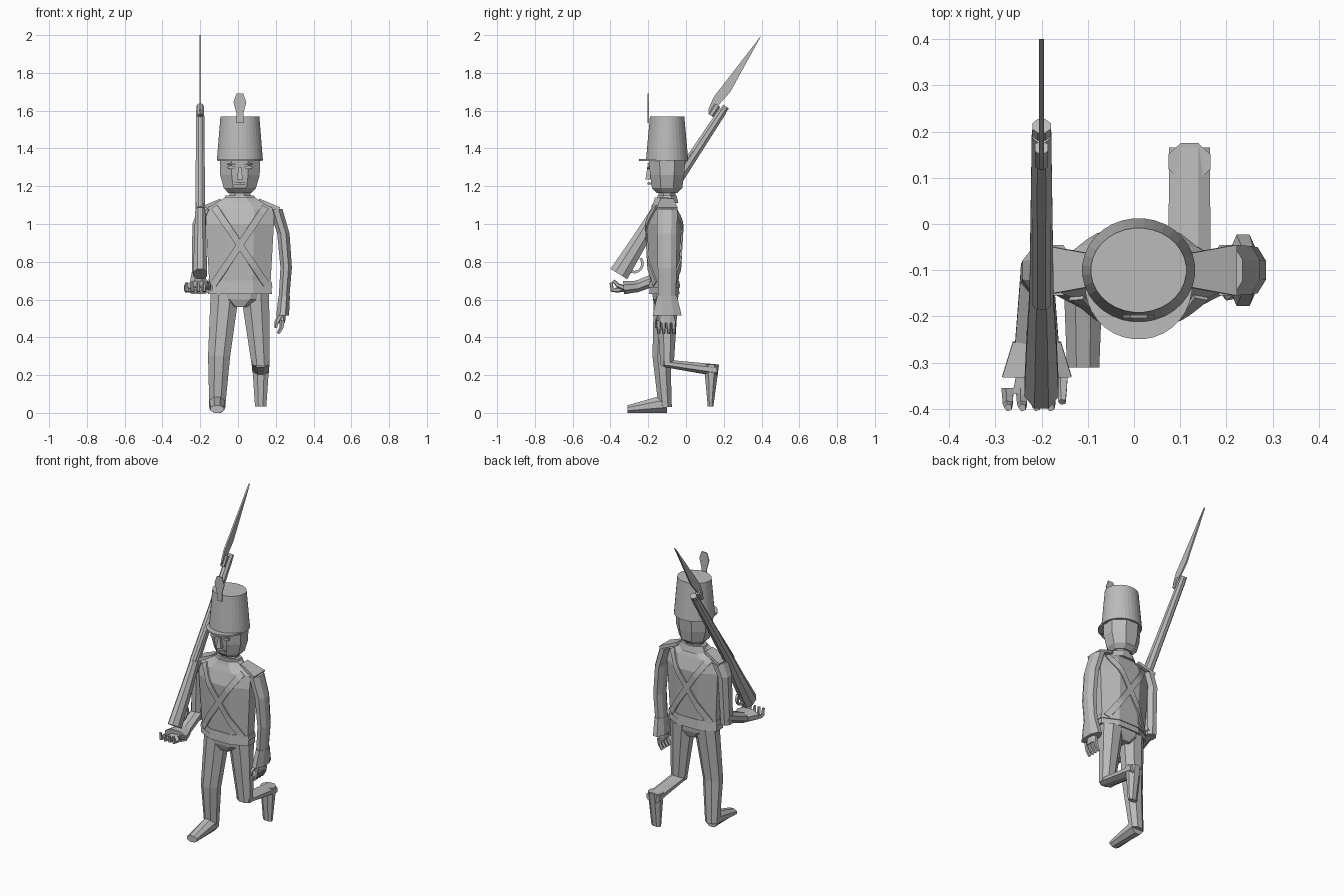
import bpy, bmesh, math
from mathutils import Vector
from mathutils.bvhtree import BVHTree

cube = bpy.data.objects.get("Cube")
if cube:
    bpy.data.objects.remove(cube, do_unlink=True)

colour = (0.5, 0.5, 0.5, 1)
grey = bpy.data.materials.new("plain_grey")
grey.use_nodes = True
grey.diffuse_color = colour
grey.node_tree.nodes["Principled BSDF"].inputs["Base Color"].default_value = colour

RIGHT, BACK, UP = Vector((1, 0, 0)), Vector((0, 1, 0)), Vector((0, 0, 1))
middle = 0.01       # centre line of the body
depth_line = -0.1   # depth of the body's spine
gun_x = -0.2        # plane of the musket
leg_x = 0.12        # sideways place of the bent leg
foot_x = -0.11      # sideways place of the standing leg


def finish(name, bm):
    bmesh.ops.recalc_face_normals(bm, faces=bm.faces)
    mesh = bpy.data.meshes.new(name)
    bm.to_mesh(mesh)
    bm.free()
    mesh.materials.append(grey)
    part = bpy.data.objects.new(name, mesh)
    bpy.context.scene.collection.objects.link(part)
    return part


def skin(name, centres, sizes, sides, axis=None):
    """Join flat-sided rings of given half width and half depth along a path."""
    bm = bmesh.new()
    grow = 1 / math.cos(math.pi / sides)
    rings = []
    for i, (centre, (width, depth)) in enumerate(zip(centres, sizes)):
        before, after = centres[max(i - 1, 0)], centres[min(i + 1, len(centres) - 1)]
        along = axis or (after - before).normalized()
        across = (RIGHT - along * RIGHT.dot(along)).normalized() * width * grow
        outward = along.cross(across).normalized() * depth * grow
        angles = [math.tau * (k + 0.5) / sides for k in range(sides)]
        rings.append([bm.verts.new(centre + across * math.cos(a) + outward * math.sin(a)) for a in angles])
    for low, high in zip(rings, rings[1:]):
        for k in range(sides):
            following = (k + 1) % sides
            bm.faces.new((low[k], low[following], high[following], high[k]))
    bm.faces.new(rings[0])
    bm.faces.new(rings[-1])
    return finish(name, bm)


def limb(name, joints, start, end, sides=8, axis=None):
    """A limb through its joints, tapering evenly from start size to end size."""
    joints = [Vector(joint) for joint in joints]
    first, last = Vector(start), Vector(end)
    sizes = [first.lerp(last, i / (len(joints) - 1)) for i in range(len(joints))]
    return skin(name, joints, sizes, sides, axis)


def column(name, depth, rings, sides=8):
    """An upright body part from (height, half width, half depth) rings."""
    centres = [Vector((middle, depth, height)) for height, width, thick in rings]
    return skin(name, centres, [ring[1:] for ring in rings], sides, UP)


def plate(name, outline, origin, across, thick):
    """A thin upright plate cut to an outline."""
    bm = bmesh.new()
    shift = across.cross(UP) * thick
    corners = [bm.verts.new(Vector(origin) + across * p + UP * q - shift / 2) for p, q in outline]
    grown = bmesh.ops.extrude_face_region(bm, geom=[bm.faces.new(corners)])["geom"]
    bmesh.ops.translate(bm, verts=[g for g in grown if isinstance(g, bmesh.types.BMVert)], vec=shift)
    return finish(name, bm)


def fingers(name, first, last, count, reach, curl):
    """A row of two-jointed fingers between two knuckles."""
    for i in range(count):
        root = Vector(first).lerp(Vector(last), i / max(count - 1, 1))
        knuckle = root + Vector(reach)
        limb(name, [root, knuckle, knuckle + Vector(curl)], (.012, .012), (.007, .007), sides=5)


# Coat, belt, collar and pelvis
coat = column("coat", -.115, [(.63, .17, .08), (.7, .163, .076), (1, .18, .093), (1.08, .18, .07),
                              (1.12, .11, .055), (1.14, .08, .05)])
column("waist_belt", -.115, [(.665, .172, .083), (.695, .168, .081)])
column("collar", depth_line, [(1.11, .09, .06), (1.15, .075, .05)])
column("neck", depth_line, [(1.12, .055, .045), (1.2, .055, .045)])
column("pelvis", -.11, [(.56, .05, .05), (.6, .13, .065), (.66, .15, .07)])

# Crossed straps laid over the coat, front and back
bm = bmesh.new()
bm.from_mesh(coat.data)
coat_surface = BVHTree.FromBMesh(bm)
bm.free()


def strap(name, top, bottom, facing):
    bm = bmesh.new()
    sideways = (bottom - top).normalized().cross(BACK) * 0.018
    steps = 14
    rows = []
    for i in range(steps + 1):
        row = []
        for edge in (-sideways, sideways):
            point = top.lerp(bottom, i / steps) + edge
            hit = coat_surface.ray_cast(point + facing, -facing)[0]
            if hit:
                row.append(bm.verts.new(hit + facing * 0.006))
        if len(row) == 2:
            rows.append(row)
    for upper, lower in zip(rows, rows[1:]):
        bm.faces.new((upper[0], upper[1], lower[1], lower[0]))
    thickness = finish(name, bm).modifiers.new("thickness", "SOLIDIFY")
    thickness.thickness = 0.008
    thickness.offset = 0


for label, facing in (("front_strap", -BACK), ("back_strap", BACK)):
    for side in (-1, 1):
        strap(label, Vector((middle + side * .135, 0, 1.09)), Vector((middle - side * .14, 0, .68)), facing)

# Head and face
column("head", depth_line, [(1.165, .062, .055), (1.19, .085, .08), (1.26, .105, .09), (1.34, .106, .097)])
column("nose", -.195, [(1.235, .016, .02), (1.3, .007, .01)], sides=4)
column("mouth", -.18, [(1.21, .03, .02), (1.22, .03, .02)], sides=6)
for side in (-1, 1):
    eye_x = middle + side * .045
    oval = [(math.cos(a) * .022, math.sin(a) * .009) for a in [math.tau * k / 8 for k in range(8)]]
    plate("eye", oval, (eye_x, -.198, 1.3), RIGHT, .009)
    plate("eyebrow", [(-.028, 0), (.028, 0), (0, .009)], (eye_x, -.2, 1.315), RIGHT, .009)

# Tall hat with visor and plume
column("hat", depth_line, [(1.335, .122, .112), (1.57, .103, .091)], sides=32)
column("visor", -.135, [(1.333, .115, .114), (1.343, .115, .114)], sides=32)
half_plume = [(.018, -.03), (.018, .02), (.034, .08), (.018, .125)]
plume = half_plume + [(-across, height) for across, height in reversed(half_plume)]
plate("plume", plume, (middle, -.2, 1.565), RIGHT, .006)

# Standing right leg
limb("right_leg", [(foot_x, -.11, .03), (foot_x + .01, -.13, .3), (-.07, -.11, .63)],
     (.042, .035), (.075, .06), axis=UP)
limb("right_foot", [(foot_x, depth_line, .05), (foot_x, -.31, .02)], (.043, .05), (.035, .02), axis=-BACK)

# Left leg, bent back at the knee
limb("left_thigh", [(leg_x, depth_line, .25), (.09, depth_line, .63)], (.047, .035), (.075, .06), axis=UP)
limb("left_shin", [(leg_x, -.12, .263), (leg_x, .165, .225)], (.046, .02), (.044, .032), axis=BACK)
limb("left_foot", [(leg_x, .135, .255), (leg_x, .13, .035)], (.045, .04), (.03, .015), axis=-UP)

# Left arm hanging at the side
limb("left_arm", [(.2, depth_line, 1.08), (.24, depth_line, .95), (.255, depth_line, .77),
                  (.243, depth_line, .6)], (.035, .055), (.028, .047), axis=-UP)
limb("left_cuff", [(.245, depth_line, .62), (.236, depth_line, .515)], (.03, .052), (.034, .077), axis=-UP)
limb("left_palm", [(.236, depth_line, .54), (.232, depth_line, .475)], (.018, .03), (.017, .046), axis=-UP)
fingers("left_finger", (.235, -.145, .49), (.235, -.065, .49), 4, (-.005, 0, -.04), (-.017, 0, -.03))
fingers("left_thumb", (.225, -.135, .52), (.225, -.135, .52), 1, (-.02, -.02, -.04), (-.005, 0, -.03))

# Right arm, bent forward to support the musket
limb("right_upper_arm", [(-.17, depth_line, 1.08), (-.205, depth_line, 1), (-.212, -.11, .69)],
     (.04, .055), (.033, .042), axis=-UP)
limb("right_forearm", [(-.21, -.09, .735), (-.21, -.27, .665)], (.034, .035), (.048, .03))
limb("right_cuff", [(-.21, -.255, .67), (-.21, -.33, .663)], (.052, .03), (.075, .035))
limb("right_palm", [(-.21, -.31, .658), (-.215, -.37, .65)], (.04, .016), (.048, .013))
fingers("right_finger", (-.272, -.355, .65), (-.18, -.355, .65), 4, (0, -.035, 0), (0, -.007, .04))
fingers("right_thumb", (-.155, -.32, .66), (-.155, -.32, .66), 1, (0, -.04, .015), (0, -.025, .025))

# Shoulder flaps
for side in (-1, 1):
    slope = Vector((side, 0, -.4))
    inner = Vector((middle + side * .1, depth_line, 1.125))
    limb("shoulder_flap", [inner, inner + slope * .11], (.01, .035), (.008, .055), sides=4)

# Musket leaning back over the right shoulder
limb("musket_stock", [(gun_x, -.355, .735), (gun_x, -.24, .92), (gun_x, -.16, 1.06), (gun_x, .195, 1.6)],
     (.037, .052), (.021, .022))
limb("musket_barrel", [(gun_x, -.17, 1.08), (gun_x, .212, 1.622)], (.02, .02), (.02, .018))
bend = [math.radians(angle) for angle in range(-160, 60, 25)]
limb("trigger_guard", [(gun_x, -.275 + math.cos(a) * .045, .79 + math.sin(a) * .045) for a in bend],
     (.008, .007), (.008, .007), sides=4)
limb("bayonet_socket", [(gun_x, .13, 1.575), (gun_x, .165, 1.63)], (.014, .014), (.014, .016), sides=6)

# Tapered bayonet blade
blade = [(.125, 1.575), (.118, 1.605), (.145, 1.67), (.4, 2), (.235, 1.7)]
plate("bayonet_blade", blade, (gun_x, 0, 0), BACK, .01)
